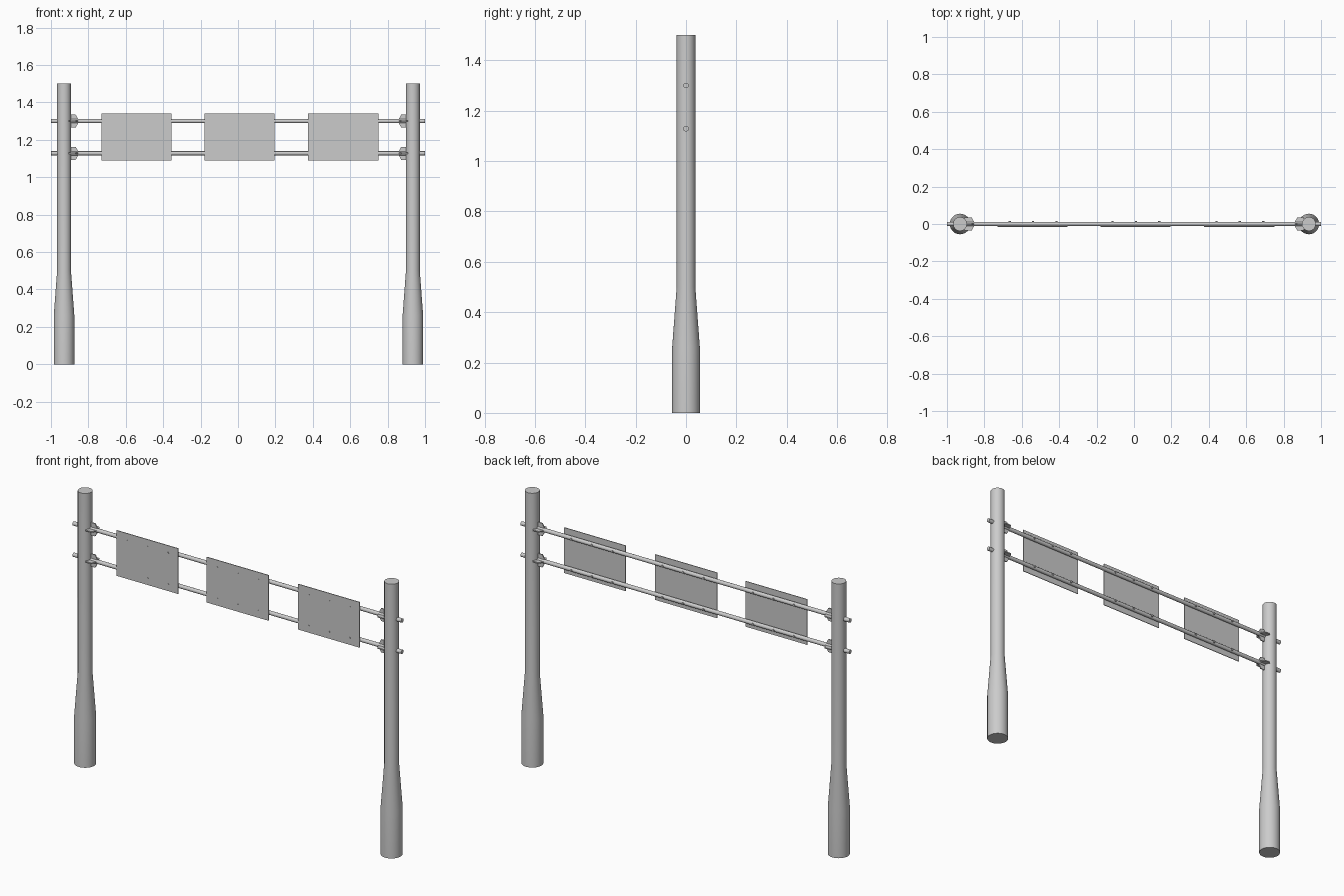
import bpy, bmesh, math
from mathutils import Matrix

if "Cube" in bpy.data.objects:
    bpy.data.objects.remove(bpy.data.objects["Cube"])

POSTS = (-0.93, 0.935)
RAILS = (1.30, 1.128)
PANELS = (-0.5425, 0.0075, 0.5625)


def finish(name, bm, smooth=False):
    bmesh.ops.recalc_face_normals(bm, faces=bm.faces[:])
    me = bpy.data.meshes.new(name)
    bm.to_mesh(me)
    bm.free()
    ob = bpy.data.objects.new(name, me)
    bpy.context.collection.objects.link(ob)
    if smooth:
        bpy.ops.object.select_all(action='DESELECT')
        ob.select_set(True)
        bpy.context.view_layer.objects.active = ob
        bpy.ops.object.shade_smooth_by_angle(angle=math.radians(30))
    return ob


def turned(name, profile, matrix, sides=32):
    """Capped round solid from (radius, height) pairs along local z."""
    bm = bmesh.new()
    rings = [[bm.verts.new((r * math.cos(2 * math.pi * i / sides),
                            r * math.sin(2 * math.pi * i / sides), z))
              for i in range(sides)] for r, z in profile]
    for a, b in zip(rings, rings[1:]):
        for i in range(sides):
            j = (i + 1) % sides
            bm.faces.new((a[i], a[j], b[j], b[i]))
    bm.faces.new(rings[0])
    bm.faces.new(rings[-1])
    bm.transform(matrix)
    return finish(name, bm, True)


def gusset(name, x, z, side, upright):
    """Chamfered fin around the rail, on the inner face of a post."""
    pts = [(0.025, -0.035), (0.062, -0.035), (0.075, -0.012),
           (0.075, 0.012), (0.062, 0.035), (0.025, 0.035)]
    bm = bmesh.new()
    f = bm.faces.new([bm.verts.new((px, py, -0.003)) for px, py in pts])
    ext = bmesh.ops.extrude_face_region(bm, geom=[f])
    top = [v for v in ext['geom'] if isinstance(v, bmesh.types.BMVert)]
    bmesh.ops.translate(bm, verts=top, vec=(0, 0, 0.006))
    turn = Matrix.Rotation(math.pi / 2 if upright else 0, 4, 'X')
    bm.transform(Matrix.Translation((x, 0, z)) @ Matrix.Diagonal((side, 1, 1, 1)) @ turn)
    finish(name, bm)


# posts with a thicker foot, and crossed fins at each rail
for x in POSTS:
    turned("post", [(0.055, 0), (0.055, 0.26), (0.037, 0.5), (0.037, 1.5)],
           Matrix.Translation((x, 0, 0)))
    side = 1 if x < 0 else -1
    for z in RAILS:
        gusset("upright_fin", x, z, side, True)
        gusset("flat_fin", x, z, side, False)

# horizontal rails
for z in RAILS:
    turned("rail", [(0.011, -1), (0.011, 1)],
           Matrix.Translation((0, 0, z)) @ Matrix.Rotation(math.pi / 2, 4, 'Y'), 20)

# sign panels and the bolts that hold them to the rails
for x in PANELS:
    bm = bmesh.new()
    bmesh.ops.create_cube(bm, size=1)
    bm.transform(Matrix.Translation((x, -0.013, 1.215))
                 @ Matrix.Diagonal((0.375, 0.004, 0.25, 1)))
    finish("sign_panel", bm)
    for dx in (-0.122, 0.003, 0.128):
        for z in RAILS:
            turned("panel_bolt", [(0.004, -0.017), (0.004, 0.012)],
                   Matrix.Translation((x + dx, 0, z)) @ Matrix.Rotation(-math.pi / 2, 4, 'X'), 10)
            turned("bolt_head", [(0.006, 0.010), (0.006, 0.016)],
                   Matrix.Translation((x + dx, 0, z)) @ Matrix.Rotation(-math.pi / 2, 4, 'X'), 6)
